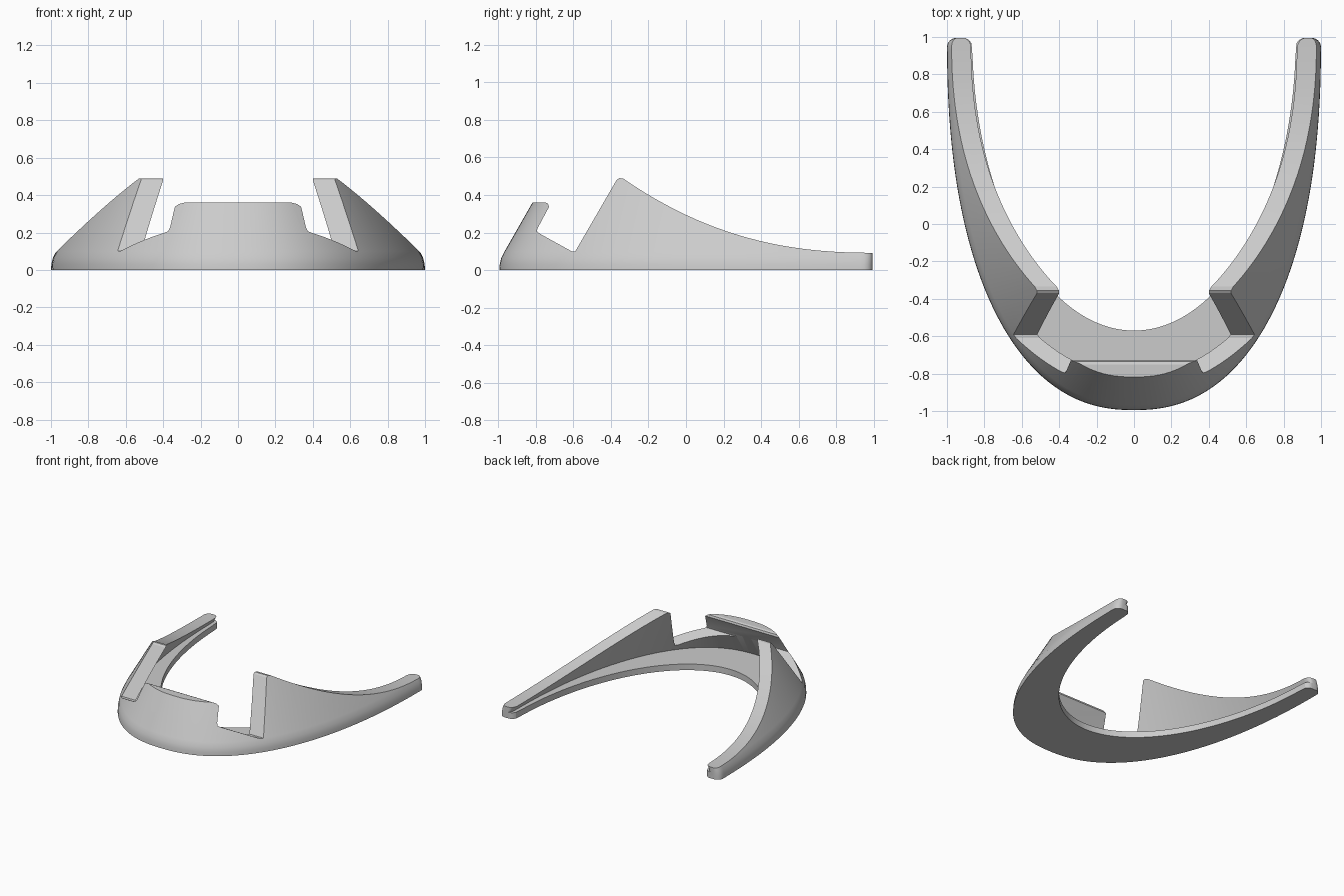
import bpy
import bmesh
from math import sin, cos, pi, sqrt, radians
from mathutils import Vector

if "Cube" in bpy.data.objects:
    bpy.data.objects.remove(bpy.data.objects["Cube"])

BACK = 0.995            # y of the arm ends
POWER = 2.3             # fullness of the outer outline
OUTER = (1.0, 1.99)
INNER = (0.865, 1.565)

grey = bpy.data.materials.new("plain grey")
grey.use_nodes = True
grey.diffuse_color = (0.6, 0.6, 0.6, 1)
grey.node_tree.nodes["Principled BSDF"].inputs["Base Color"].default_value = (0.6, 0.6, 0.6, 1)


def make_object(name, bm):
    bmesh.ops.recalc_face_normals(bm, faces=bm.faces)
    mesh = bpy.data.meshes.new(name)
    bm.to_mesh(mesh)
    bm.free()
    obj = bpy.data.objects.new(name, mesh)
    bpy.context.collection.objects.link(obj)
    mesh.materials.append(grey)
    return obj


def outline(t, inset):
    """Point on the outer outline, moved inward along its normal."""
    c, s = max(cos(t), 0) if t <= pi / 2 else cos(t), max(sin(t), 0)
    side = 1 if c >= 0 else -1
    x, y = abs(c) ** (2 / POWER), s ** (2 / POWER)
    n = Vector((x ** (POWER - 1) / OUTER[0], y ** (POWER - 1) / OUTER[1])).normalized()
    return side * (x * OUTER[0] - inset * n.x), BACK - y * OUTER[1] + inset * n.y


def round_end(x, y, radius=0.05):
    """Narrow the arm tips to a rounded plan."""
    dy = BACK - y
    if dy >= radius:
        return x, y
    pinch = radius - sqrt(max(radius ** 2 - (radius - dy) ** 2, 0))
    middle, half = 0.9325, 0.0675
    side = 1 if x > 0 else -1
    return side * (middle + (abs(x) - middle) * (1 - pinch / half)), y


# Wall section as (inset, height): curved foot, leaning wall, inner face
wall = [(0, 0), (0.002, 0.03), (0.01, 0.065), (0.028, 0.1),
        (0.28, 0.54), (0.385, 0.54), (0.104, 0.05)]

# Closer stations at the arm tips
tips = [(d / OUTER[1]) ** (POWER / 2) for d in (0, 0.002, 0.007, 0.015, 0.028, 0.045, 0.065)]
count = 96
body = [pi * i / count for i in range(2, count - 1)]
stations = tips + body + [pi - t for t in reversed(tips)]

# Horseshoe body: leaning wall with a flat inner flange
bm = bmesh.new()
rings = []
for t in stations:
    ring = []
    for inset, z in wall:
        ring.append((*round_end(*outline(t, inset)), z))
    fx, fy = INNER[0] * cos(t), BACK - INNER[1] * max(sin(t), 0)
    for z in (0.05, 0):
        ring.append((*round_end(fx, fy), z))
    rings.append([bm.verts.new(p) for p in ring])
for a, b in zip(rings, rings[1:]):
    for i in range(len(a)):
        j = (i + 1) % len(a)
        bm.faces.new((a[i], a[j], b[j], b[i]))
bm.faces.new(rings[0])
bm.faces.new(rings[-1])
horseshoe = make_object("horseshoe_body", bm)

# Side silhouette: front tab, notch, peak and sweeping arm
side = [(-1.2, -0.1), (-1.2, 0.36), (-0.75, 0.36), (-0.735, 0.353), (-0.73, 0.337),
        (-0.79, 0.225), (-0.796, 0.207), (-0.785, 0.197), (-0.61, 0.1), (-0.59, 0.1),
        (-0.37, 0.48), (-0.355, 0.49), (-0.335, 0.488)]
steps = 24
for i in range(1, steps + 1):
    u = i / steps
    side.append((-0.335 + 1.345 * u, 0.092 + 0.396 * (1 - u) ** 2.35))
side += [(1.2, 0.092), (1.2, -0.1)]

bm = bmesh.new()
face = bm.faces.new([bm.verts.new((-1.3, y, z)) for y, z in side])
extruded = bmesh.ops.extrude_face_region(bm, geom=[face])
bmesh.ops.translate(bm, vec=(2.6, 0, 0),
                    verts=[v for v in extruded["geom"] if isinstance(v, bmesh.types.BMVert)])
cutter = make_object("side_silhouette_cutter", bm)
cutter.hide_render = True

# Trim the body to the silhouette
trim = horseshoe.modifiers.new("trim", "BOOLEAN")
trim.operation = "INTERSECT"
trim.solver = "EXACT"
trim.object = cutter
bpy.ops.object.select_all(action="DESELECT")
bpy.context.view_layer.objects.active = horseshoe
horseshoe.select_set(True)
bpy.ops.object.modifier_apply(modifier=trim.name)
bpy.data.objects.remove(cutter)
bpy.ops.object.shade_smooth_by_angle(angle=radians(25))
